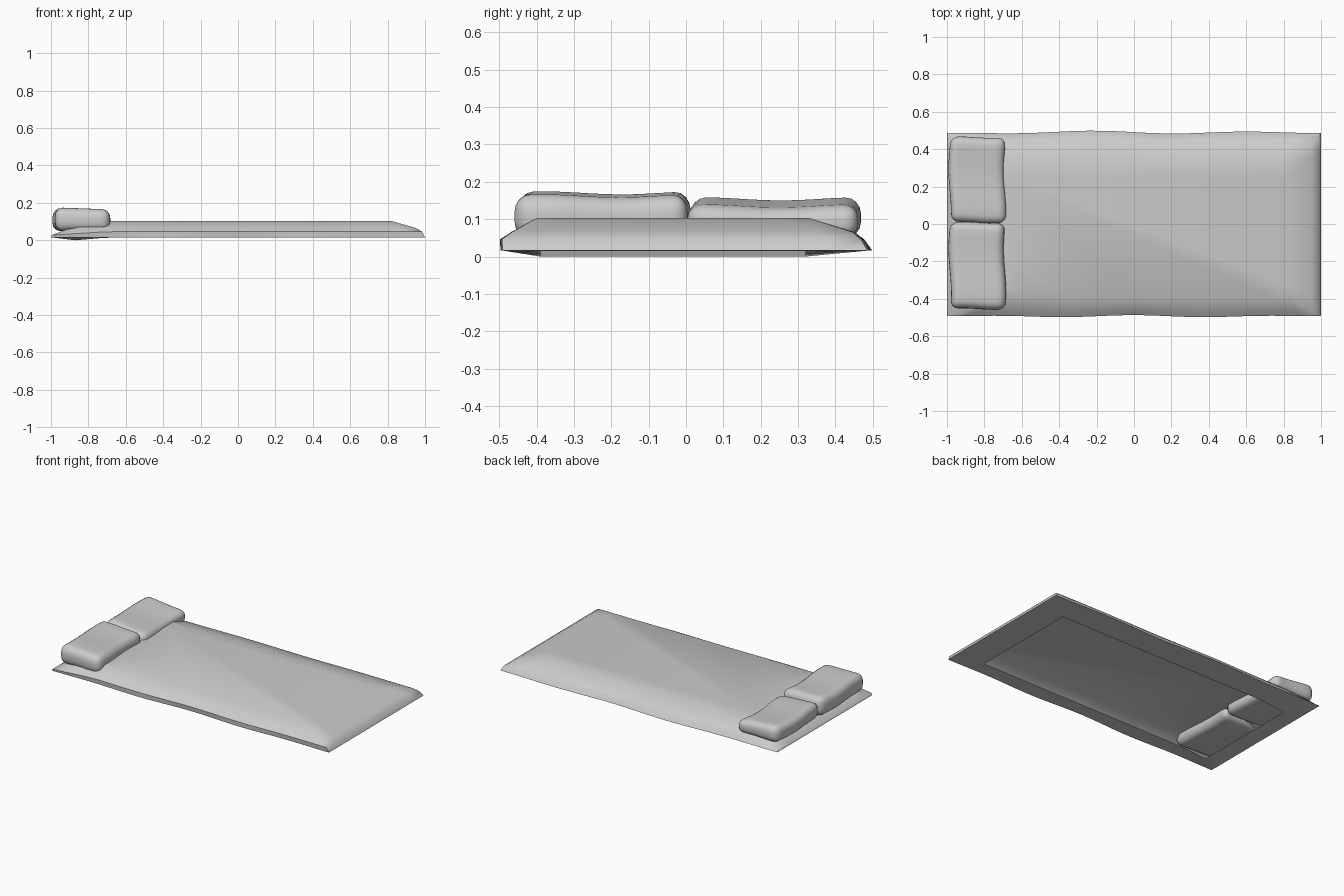
import bpy, bmesh, math
from mathutils import Vector

if "Cube" in bpy.data.objects:
    bpy.data.objects.remove(bpy.data.objects["Cube"])


def finish(bm, name, angle):
    bmesh.ops.recalc_face_normals(bm, faces=bm.faces)
    me = bpy.data.meshes.new(name)
    bm.to_mesh(me)
    bm.free()
    ob = bpy.data.objects.new(name, me)
    bpy.context.collection.objects.link(ob)
    bpy.ops.object.select_all(action='DESELECT')
    ob.select_set(True)
    bpy.context.view_layer.objects.active = ob
    bpy.ops.object.shade_smooth_by_angle(angle=math.radians(angle))
    return ob


def rect_loop(x0, x1, y0, y1, nx=24, ny=10):
    """Points around a rectangle, evenly spaced per side."""
    c = [(x0, y0), (x1, y0), (x1, y1), (x0, y1)]
    pts = []
    for i in range(4):
        a, b = Vector(c[i]), Vector(c[(i + 1) % 4])
        n = nx if i % 2 == 0 else ny
        pts += [a.lerp(b, k / n) for k in range(n)]
    return pts


# Bed cover: rectangular rings from the folded-under hem up to the top
# each ring: x0, x1, y0, y1, height, extra drop at head end, side ripple
rings = [
    (-0.87, 0.81, -0.39, 0.32, 0.017, 0.026, 0.0),
    (-1.0, 1.0, -0.490, 0.486, 0.018, 0.0, 0.008),
    (-0.995, 0.985, -0.493, 0.468, 0.048, 0.018, 0.006),
    (-0.92, 0.95, -0.465, 0.445, 0.068, 0.012, 0.003),
    (-0.70, 0.82, -0.40, 0.33, 0.105, 0.0, 0.0),
]
bm = bmesh.new()
loops = []
for x0, x1, y0, y1, z, drop, rip in rings:
    loop = []
    for p in rect_loop(x0, x1, y0, y1):
        edge = max(0.0, 1 - p.x * p.x)
        y = p.y
        if y > y1 - 1e-4:
            y += rip * edge * (0.7 + math.sin(7 * p.x + 3.2))
        elif y < y0 + 1e-4:
            y += rip * edge * math.sin(8 * p.x + 1.6)
        t = min(1.0, max(0.0, (-p.x - 0.7) / 0.3))
        loop.append(bm.verts.new((p.x, y, z - drop * t)))
    loops.append(loop)
for a, b in zip(loops, loops[1:]):
    n = len(a)
    for i in range(n):
        j = (i + 1) % n
        bm.faces.new((a[i], a[j], b[j], b[i]))
bm.faces.new(loops[-1])
finish(bm, "bed_cover", 50)


# Pillows: rounded boxes with a tilted, slightly lumpy top
def pillow(name, y0, y1, z_back, z_front, phase):
    bm = bmesh.new()
    bmesh.ops.create_cube(bm, size=1)
    for v in bm.verts:
        v.co.x = -0.985 if v.co.x < 0 else -0.69
        v.co.y = y0 if v.co.y < 0 else y1
        v.co.z = 0.052 if v.co.z < 0 else 0.16
    bmesh.ops.bevel(bm, geom=bm.edges[:], offset=0.042, segments=4,
                    profile=0.5, affect='EDGES')
    long_edges = [e for e in bm.edges if e.calc_length() > 0.1]
    bmesh.ops.subdivide_edges(bm, edges=long_edges, cuts=9, use_grid_fill=True)
    for v in bm.verts:
        u = (v.co.x + 0.985) / 0.295
        w = (v.co.y - y0) / (y1 - y0)
        h = (v.co.z - 0.052) / 0.108
        top = z_back + (z_front - z_back) * u
        top += 0.004 * math.sin(7 * w + phase)
        v.co.z = 0.052 + h * (top - 0.052)
        v.co.x += 0.007 * math.sin(6 * w + phase)
        v.co.y += 0.004 * math.sin(5 * u + phase)
    finish(bm, name, 60)


pillow("pillow_front", -0.455, 0.008, 0.174, 0.163, 0.5)
pillow("pillow_back", 0.008, 0.464, 0.160, 0.134, 1.0)

# Rest the lowest hem point on z = 0
objs = list(bpy.context.collection.objects)
low = min(v.co.z for o in objs for v in o.data.vertices)
for o in objs:
    for v in o.data.vertices:
        v.co.z -= low
